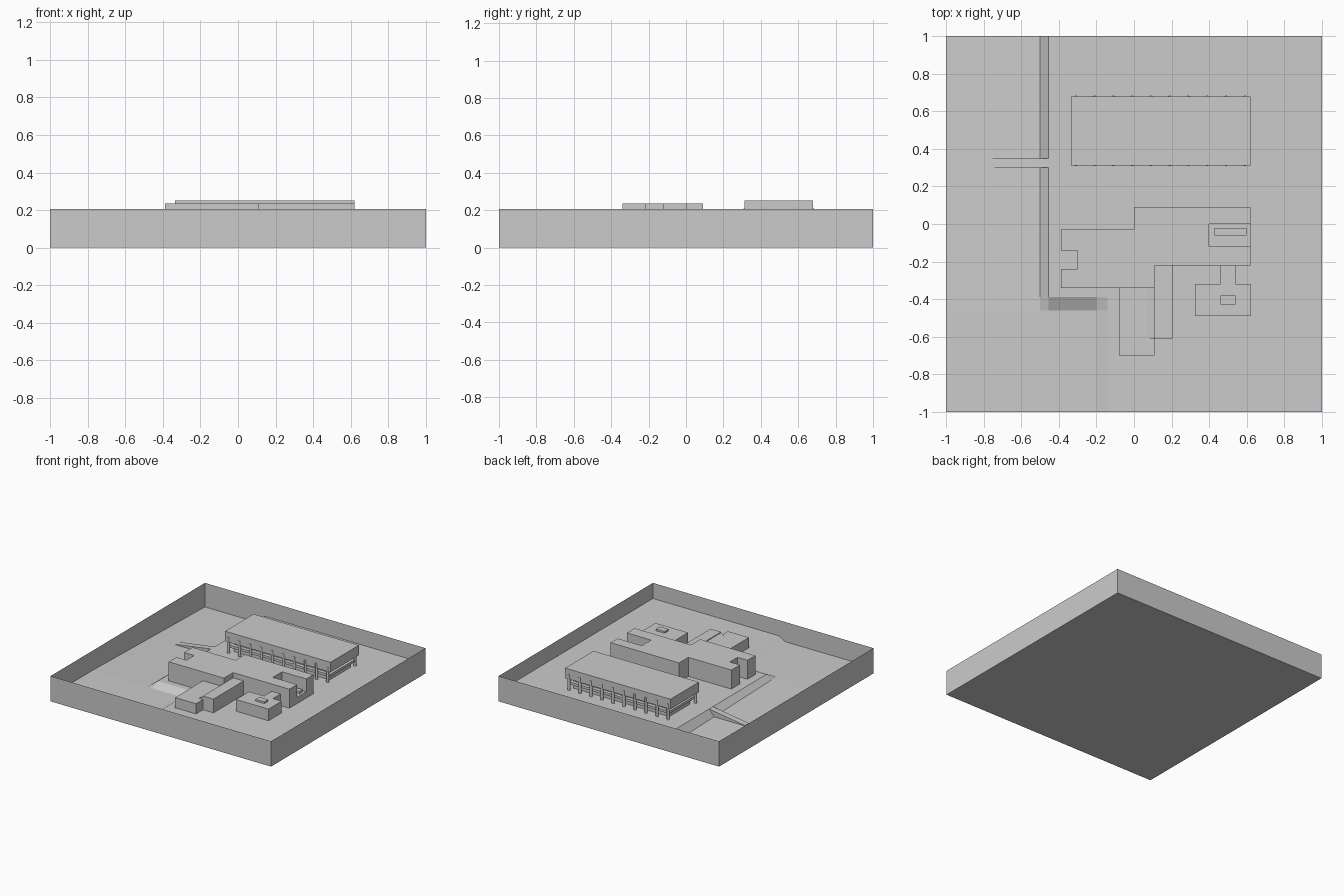
import bpy, bmesh, math

if "Cube" in bpy.data.objects:
    bpy.data.objects.remove(bpy.data.objects["Cube"])

def material(name, c):
    m = bpy.data.materials.new(name)
    m.diffuse_color = (c, c, c, 1)
    m.use_nodes = True
    m.node_tree.nodes["Principled BSDF"].inputs["Base Color"].default_value = m.diffuse_color
    return m

grey = material("plain grey", 0.6)

def make(name, bm):
    bmesh.ops.recalc_face_normals(bm, faces=bm.faces)
    me = bpy.data.meshes.new(name)
    bm.to_mesh(me)
    bm.free()
    me.materials.append(grey)
    ob = bpy.data.objects.new(name, me)
    bpy.context.collection.objects.link(ob)
    return ob

def prism(name, pts, z0, z1):
    """Extrude a plan outline from z0 to z1."""
    bm = bmesh.new()
    f = bm.faces.new([bm.verts.new((x, y, z0)) for x, y in pts])
    r = bmesh.ops.extrude_face_region(bm, geom=[f])
    for v in r["geom"]:
        if isinstance(v, bmesh.types.BMVert):
            v.co.z = z1
    return make(name, bm)

def box(name, x0, x1, y0, y1, z0, z1):
    return prism(name, [(x0, y0), (x1, y0), (x1, y1), (x0, y1)], z0, z1)

def profile_x(name, pts, y0, y1):
    """Extrude an x-z profile along y."""
    bm = bmesh.new()
    f = bm.faces.new([bm.verts.new((x, y0, z)) for x, z in pts])
    r = bmesh.ops.extrude_face_region(bm, geom=[f])
    for v in r["geom"]:
        if isinstance(v, bmesh.types.BMVert):
            v.co.y = y1
    return make(name, bm)

# open tray: thin walls and base
tray = box("tray", -1, 1, -1, 1, 0, 0.207)
bm = bmesh.new()
bm.from_mesh(tray.data)
bmesh.ops.delete(bm, geom=[f for f in bm.faces if all(v.co.z > 0.2 for v in f.verts)],
                 context='FACES_ONLY')
bm.to_mesh(tray.data)
bm.free()

# terrain: low ground in the west and south-west, plateau elsewhere
HIGH = 0.079
def low(y):
    return 0.046 if y < -0.45 else 0.046 - 0.036 * (y + 0.45) / 1.45

def height(x, y):
    plateau = (x > -0.46 and y > -0.40) or x > -0.15
    return HIGH if plateau else low(y)

xs = [-1, -0.78, -0.5, -0.455, -0.2, -0.14, 1]
ys = [-1, -0.46, -0.39, 0.3, 0.35, 1]
bm = bmesh.new()
g = [[bm.verts.new((x, y, height(x, y))) for y in ys] for x in xs]
for i in range(len(xs) - 1):
    for j in range(len(ys) - 1):
        bm.faces.new((g[i][j], g[i + 1][j], g[i + 1][j + 1], g[i][j + 1]))
make("terrain", bm)

# ramp up to the plateau
profile_x("ramp", [(-0.78, 0.02), (-0.45, 0.02), (-0.45, HIGH), (-0.78, 0.03)], 0.30, 0.35)

# middle building with its two notches
prism("middle_building", [
    (0, 0.09), (0, -0.03), (-0.39, -0.03), (-0.39, -0.14), (-0.30, -0.14),
    (-0.30, -0.24), (-0.39, -0.24), (-0.39, -0.34), (0.11, -0.34), (0.11, -0.22),
    (0.62, -0.22), (0.62, -0.12), (0.40, -0.12), (0.40, 0), (0.62, 0), (0.62, 0.09)],
    0.07, 0.235)
box("terrace", 0.40, 0.62, -0.119, -0.001, 0.07, 0.13)
box("terrace_step", 0.43, 0.60, -0.06, -0.02, 0.13, 0.15)

# south wing
box("south_wing_low", -0.08, 0.11, -0.70, -0.339, 0.07, 0.163)
box("south_wing_tall", 0.11, 0.205, -0.61, -0.219, 0.07, 0.192)
profile_x("south_wing_slope", [(0.07, 0.163), (0.11, 0.163), (0.11, 0.185)], -0.61, -0.34)

# small east pavilion with link and roof box
prism("pavilion", [(0.325, -0.49), (0.62, -0.49), (0.62, -0.32), (0.54, -0.32),
                   (0.54, -0.22), (0.46, -0.22), (0.46, -0.32), (0.325, -0.32)], 0.07, 0.175)
box("pavilion_roof_box", 0.46, 0.54, -0.43, -0.38, 0.175, 0.19)

# long building: upper storey, recessed lower storey, gallery
box("long_upper_storey", -0.335, 0.62, 0.312, 0.68, 0.17, 0.252)
box("long_lower_storey", -0.29, 0.58, 0.36, 0.63, 0.06, 0.17)
box("long_gallery", -0.31, 0.60, 0.33, 0.66, 0.118, 0.138)

# two rows of round columns
for y in (0.319, 0.673):
    for i in range(10):
        bpy.ops.mesh.primitive_cylinder_add(vertices=12, radius=0.011, depth=0.15,
                                            location=(-0.31 + i * 0.1, y, 0.135))
        ob = bpy.context.object
        ob.name = "column"
        ob.data.materials.append(grey)
        bpy.ops.object.shade_smooth_by_angle(angle=math.radians(40))
